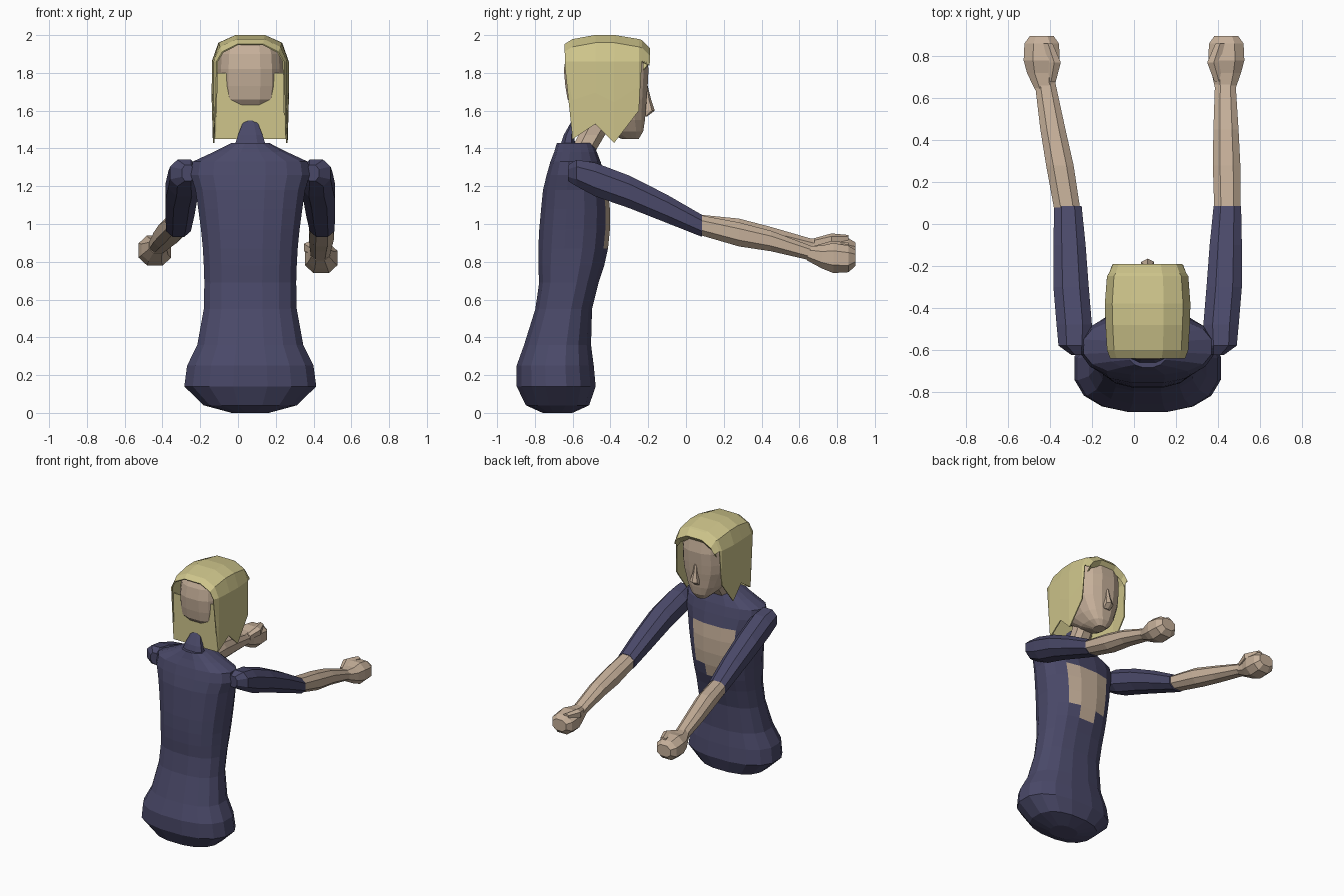
import bpy, bmesh, math
from mathutils import Vector

CX = 0.065  # body centre line


def material(name, rgb):
    m = bpy.data.materials.new(name)
    m.diffuse_color = (*rgb, 1)
    return m


SKIN = material("skin", (0.56, 0.43, 0.32))
NAVY = material("navy cloth", (0.068, 0.066, 0.14))
HAIR = material("blonde hair", (0.62, 0.56, 0.26))


def finish(name, bm, mats):
    bmesh.ops.recalc_face_normals(bm, faces=bm.faces)
    me = bpy.data.meshes.new(name)
    bm.to_mesh(me)
    bm.free()
    for m in mats:
        me.materials.append(m)
    ob = bpy.data.objects.new(name, me)
    bpy.context.collection.objects.link(ob)
    return ob


def loft(name, rings, mats, n=12, power=2.4, rule=None):
    """Skin closed rings; each ring is (centre, half axis u, half axis v)."""
    bm = bmesh.new()
    loops = []
    for c, u, v in rings:
        loop = []
        for i in range(n):
            a = 2 * math.pi * (i + 0.5) / n
            co, si = math.cos(a), math.sin(a)
            p = math.copysign(abs(co) ** (2 / power), co)
            q = math.copysign(abs(si) ** (2 / power), si)
            loop.append(bm.verts.new(Vector(c) + Vector(u) * p + Vector(v) * q))
        loops.append(loop)
    for a, b in zip(loops, loops[1:]):
        for i in range(n):
            j = (i + 1) % n
            bm.faces.new((a[i], a[j], b[j], b[i]))
    bm.faces.new(loops[0])
    bm.faces.new(loops[-1])
    bm.normal_update()
    if rule:
        for f in bm.faces:
            f.material_index = rule(f.calc_center_median())
    return finish(name, bm, mats)


def upright(rows):
    """Rows of (z, half width, back y, front y) to horizontal rings."""
    return [((CX, (b + f) / 2, z), (w, 0, 0), (0, (f - b) / 2, 0)) for z, w, b, f in rows]


def along_y(rows):
    """Rows of (y, x centre, z centre, half width, half height) to rings across y."""
    return [((x, y, z), (w, 0, 0), (0, 0, h)) for y, x, z, w, h in rows]


# Torso with a bare patch on the chest
def chest_patch(c):
    half = 0.07 + 0.11 * min(1, max(0, (c.z - 0.76) / 0.2))
    return int(0.77 < c.z < 1.19 and c.y > -0.52 and abs(c.x - CX) < half)


loft("torso", upright([
    (0.0, 0.10, -0.76, -0.60), (0.04, 0.25, -0.85, -0.51), (0.14, 0.355, -0.90, -0.475),
    (0.25, 0.34, -0.90, -0.485), (0.36, 0.285, -0.86, -0.50), (0.55, 0.25, -0.80, -0.495),
    (0.69, 0.247, -0.78, -0.46), (0.78, 0.25, -0.785, -0.43), (0.87, 0.255, -0.785, -0.41),
    (0.97, 0.265, -0.78, -0.40), (1.08, 0.28, -0.77, -0.40), (1.18, 0.295, -0.76, -0.41),
    (1.26, 0.32, -0.74, -0.43), (1.33, 0.31, -0.72, -0.45), (1.38, 0.20, -0.70, -0.47),
    (1.43, 0.10, -0.685, -0.49)]), [NAVY, SKIN], n=16, rule=chest_patch)

# Raised collar point at the nape
loft("collar", [((CX, -0.63, 1.38), (0.10, 0, 0), (0, 0.05, 0)),
                ((CX, -0.62, 1.47), (0.07, 0, 0), (0, 0.03, 0)),
                ((CX, -0.60, 1.53), (0.045, 0, 0), (0, 0.015, 0)),
                ((CX, -0.59, 1.555), (0.015, 0, 0), (0, 0.01, 0))], [NAVY], n=8)

# Neck leaning forward
loft("neck", [((CX, -0.56, 1.36), (0.085, 0, 0), (0, 0.07, 0)),
              ((CX, -0.50, 1.47), (0.07, 0, 0), (0, 0.075, 0)),
              ((CX, -0.43, 1.60), (0.07, 0, 0), (0, 0.09, 0))], [SKIN], n=8)

# Head and nose
loft("head", upright([
    (1.45, 0.04, -0.34, -0.25), (1.49, 0.085, -0.44, -0.225), (1.55, 0.125, -0.53, -0.215),
    (1.61, 0.15, -0.59, -0.21), (1.66, 0.17, -0.63, -0.205), (1.73, 0.178, -0.642, -0.20),
    (1.82, 0.178, -0.65, -0.195), (1.90, 0.172, -0.635, -0.21), (1.95, 0.155, -0.61, -0.25),
    (1.975, 0.09, -0.55, -0.33)]), [SKIN], n=16, power=2.7)
loft("nose", [((CX, -0.225, 1.57), (0.03, 0, 0), (0, 0.02, 0)),
              ((CX, -0.20, 1.60), (0.035, 0, 0), (0, 0.035, 0)),
              ((CX, -0.21, 1.66), (0.018, 0, 0), (0, 0.025, 0)),
              ((CX, -0.215, 1.74), (0.01, 0, 0), (0, 0.01, 0))], [SKIN], n=6)

# Hair: arches across the head, running from nape to fringe
bm = bmesh.new()
arches = []
# station: y, half width, crown z, hem z
for y, w, top, hem in [(-0.64, 0.175, 1.95, 1.84), (-0.60, 0.19, 1.975, 1.45),
                       (-0.48, 0.197, 1.997, 1.53), (-0.38, 0.20, 1.997, 1.43),
                       (-0.25, 0.19, 1.975, 1.60), (-0.235, 0.18, 1.97, 1.86),
                       (-0.195, 0.165, 1.93, 1.84)]:
    half = [(1, hem), (1, (hem + 1.86) / 2), (1, min(1.86, top - 0.08)), (0.83, top - 0.04), (0.38, top)]
    pts = [(-s, z) for s, z in half] + [(s, z) for s, z in reversed(half)]
    arches.append([bm.verts.new((CX + s * w * (0.97 if z < 1.6 else 1), y, z)) for s, z in pts])
for a, b in zip(arches, arches[1:]):
    for i in range(len(a) - 1):
        bm.faces.new((a[i], a[i + 1], b[i + 1], b[i]))
# Back curtain below the skull
bm.faces.new([bm.verts.new((CX + x, -0.6, z)) for x, z in
              ((-0.185, 1.45), (0.185, 1.45), (0.19, 1.80), (-0.19, 1.80))])
# Fringe edge dropping to the forehead
fringe = arches[-1][2:8]
drop = [bm.verts.new((v.co.x, v.co.y - 0.03, v.co.z - 0.035)) for v in fringe]
for i in range(5):
    bm.faces.new((fringe[i], fringe[i + 1], drop[i + 1], drop[i]))
hair = finish("hair", bm, [HAIR])
shell = hair.modifiers.new("thickness", "SOLIDIFY")
shell.thickness = 0.008
shell.offset = 0

# Arms reaching forward: elbow, wrist and fist centres differ per side
for side, s, sh, el, wr, fist, dz in (("right", 1, 0.415, 0.445, 0.435, 0.44, -0.02),
                                      ("left", -1, -0.285, -0.315, -0.425, -0.44, 0.02)):
    mid = (sh + el) / 2
    loft(side + "_sleeve", along_y([
        (-0.625, sh - 0.02 * s, 1.27, 0.035, 0.045), (-0.58, sh, 1.27, 0.08, 0.075),
        (-0.48, sh, 1.235, 0.09, 0.095), (-0.30, mid, 1.17, 0.09, 0.092),
        (-0.10, (mid + el) / 2, 1.08, 0.082, 0.08), (0.085, el, 0.99, 0.07, 0.062)]),
        [NAVY], n=8)
    loft(side + "_forearm", along_y([
        (0.05, el, 1.0, 0.066, 0.055), (0.28, el + (wr - el) * 0.35, 0.955 + dz / 2, 0.07, 0.068),
        (0.45, el + (wr - el) * 0.65, 0.92 + dz / 2, 0.064, 0.058),
        (0.68, wr, 0.86 + dz, 0.052, 0.04)]), [SKIN], n=8)
    loft(side + "_fist", along_y([
        (0.64, wr, 0.865 + dz, 0.05, 0.04), (0.72, fist, 0.845 + dz, 0.075, 0.065),
        (0.78, fist, 0.84 + dz, 0.092, 0.085), (0.86, fist, 0.835 + dz, 0.088, 0.075),
        (0.897, fist, 0.84 + dz, 0.06, 0.045)]), [SKIN], n=8)
    loft(side + "_thumb", along_y([
        (0.68, wr - 0.03 * s, 0.88 + dz, 0.025, 0.025),
        (0.77, fist - 0.06 * s, 0.895 + dz, 0.035, 0.035),
        (0.86, fist - 0.03 * s, 0.90 + dz, 0.025, 0.022)]), [SKIN], n=6)
